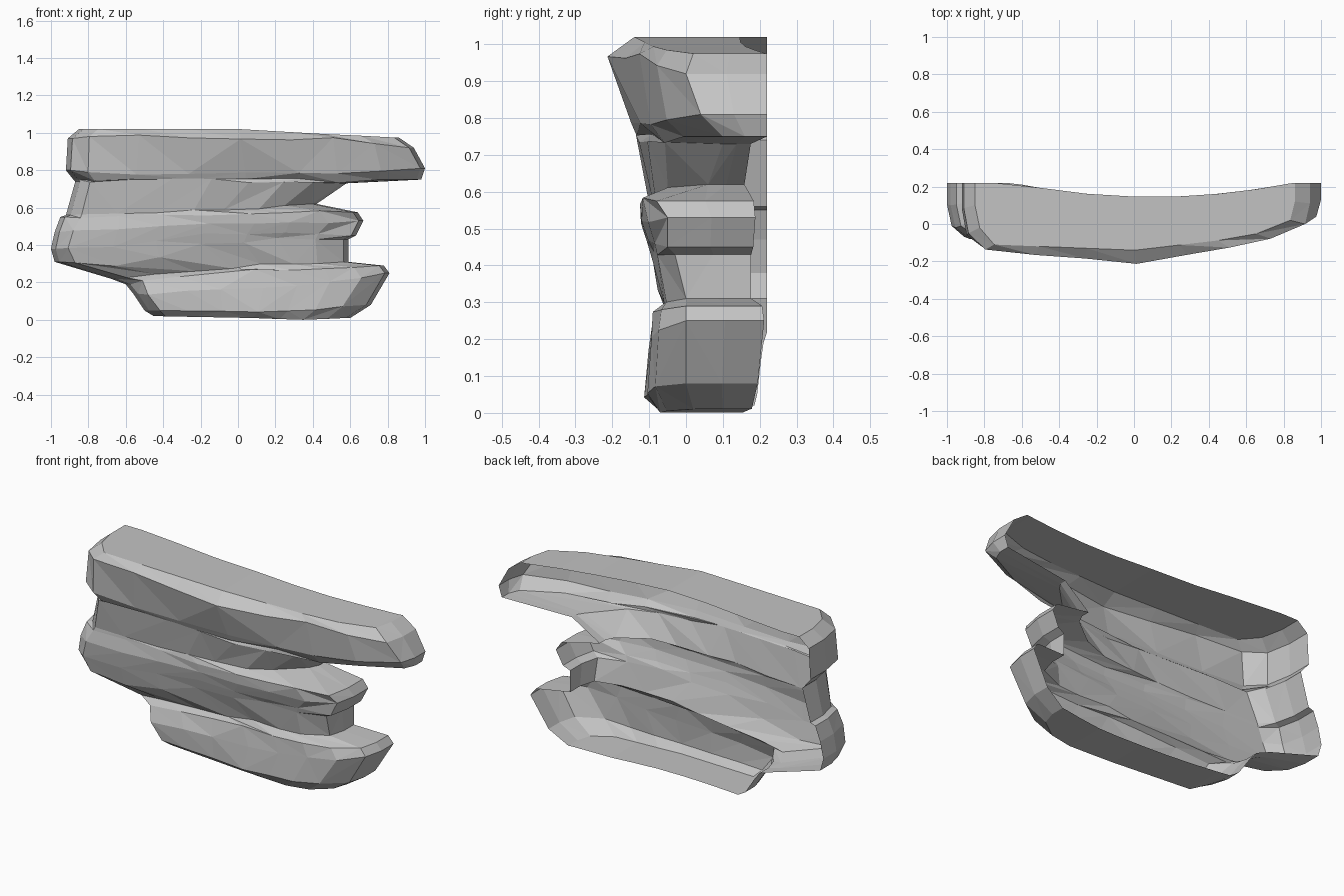
import bpy
import random
from mathutils import Vector

random.seed(4)

default_cube = bpy.data.objects.get("Cube")
if default_cube:
    bpy.data.objects.remove(default_cube, do_unlink=True)

# One pale stone colour
stone = bpy.data.materials.new("stone_grey")
stone.use_nodes = True
stone_colour = (0.55, 0.55, 0.55, 1)
stone.diffuse_color = stone_colour
stone.node_tree.nodes["Principled BSDF"].inputs["Base Color"].default_value = stone_colour

# Each strata line: left end, right end, heights along it, depths along it
HEIGHT_KEYS = (0, .25, .5, .75, 1)
DEPTH_KEYS = (0, .06, .5, .85, 1)
COLUMNS = (0, .06, .2, .35, .5, .64, .76, .88, 1)
CORNER_INSET = .025

top_lines = [
    (-.85, .86, (1.02, 1.02, 1.02, .995, .975), (-.02, -.11, -.14, -.07, .02)),
    (-.91, .94, (.97, .99, .96, .97, .92), (-.05, -.14, -.21, -.1, 0)),
    (-.92, 1, (.8, .78, .79, .785, .81), (-.06, -.13, -.15, -.08, .04)),
    (-.88, .98, (.75, .75, .76, .74, .75), (0, -.11, -.135, -.04, .1)),
]
recess_lines = [
    (-.87, .58, (.74, .75, .75, .73, .73), (-.02, -.1, -.14, -.1, .1)),
    (-.92, .42, (.56, .575, .585, .6, .62), (0, -.07, -.11, -.08, .06)),
]
middle_lines = [
    (-.95, .64, (.55, .555, .56, .58, .575), (-.01, -.07, -.12, -.13, -.08)),
    (-.98, .67, (.47, .48, .52, .52, .53), (-.02, -.08, -.12, -.12, -.05)),
    (-1, .63, (.38, .4, .46, .46, .45), (-.01, -.07, -.11, -.1, -.05)),
]
neck_lines = [
    (-.98, .59, (.31, .28, .4, .43, .43), (.02, -.05, -.09, -.09, -.03)),
    (-.68, .59, (.22, .25, .28, .3, .31), (.1, 0, -.05, -.065, 0)),
]
base_lines = [
    (-.6, .78, (.19, .24, .265, .275, .29), (.05, -.05, -.085, -.09, 0)),
    (-.56, .81, (.14, .15, .17, .2, .25), (.02, -.08, -.1, -.1, 0)),
    (-.5, .71, (.05, .04, .04, .05, .08), (.02, -.08, -.11, -.11, 0)),
    (-.45, .6, (.02, .015, .01, 0, .01), (.04, -.04, -.07, -.07, .02)),
]


def sample(keys, values, t):
    """Linear interpolation of values along keys."""
    for k in range(len(keys) - 1):
        if t <= keys[k + 1]:
            f = (t - keys[k]) / (keys[k + 1] - keys[k])
            return values[k] + (values[k + 1] - values[k]) * f
    return values[-1]


def back_depth(x):
    """The open back follows a shallow arc in plan."""
    return .145 + .075 * min(1, ((x - .1) / .75) ** 2)


def contour(line, rough):
    """Points running from the left back rim, across the front, to the right back rim."""
    left, right, heights, depths = line
    front = []
    for t in COLUMNS:
        p = Vector((left + (right - left) * t,
                    sample(DEPTH_KEYS, depths, t),
                    sample(HEIGHT_KEYS, heights, t)))
        if 0 < t < 1:
            p += Vector((random.uniform(-2, 2), random.uniform(-.5, .8),
                         random.uniform(-1, 1))) * rough
        front.append(p)

    def side(corner, inset):
        rim = Vector((corner.x, back_depth(corner.x), corner.z))
        middle = corner.lerp(rim, .5)
        corner.x += inset
        return rim, middle

    left_rim, left_mid = side(front[0], CORNER_INSET)
    right_rim, right_mid = side(front[-1], -CORNER_INSET)
    return [left_rim, left_mid] + front + [right_mid, right_rim]


def cap(row):
    """Pulls a contour straight back to the open rim."""
    return [Vector((p.x, back_depth(p.x), p.z)) for p in row]


def build_sheet(name, rows):
    """Skins neighbouring contours with irregular flat triangles."""
    width = len(rows[0])
    verts = [p for row in rows for p in row]
    faces = []
    for r in range(len(rows) - 1):
        for c in range(width - 1):
            a = r * width + c
            b, d = a + 1, a + width
            e = d + 1
            if random.random() < .5:
                triangles = [(a, d, e), (a, e, b)]
            else:
                triangles = [(a, d, b), (b, d, e)]
            for tri in triangles:
                p, q, s = (verts[i] for i in tri)
                if (q - p).cross(s - p).length > 1e-6:
                    faces.append(tri)
    mesh = bpy.data.meshes.new(name)
    mesh.from_pydata(verts, [], faces)
    mesh.materials.append(stone)
    mesh.validate()
    mesh.update()
    obj = bpy.data.objects.new(name, mesh)
    bpy.context.collection.objects.link(obj)


# Layers from top to bottom; each starts on the last contour of the one above
layers = [("top_ledge", top_lines), ("upper_recess", recess_lines),
          ("middle_ledge", middle_lines), ("neck", neck_lines),
          ("base_ledge", base_lines)]
previous = None
for name, lines in layers:
    rows = [contour(line, 0 if line is base_lines[-1] or line is top_lines[0] else .008)
            for line in lines]
    rows.insert(0, previous or cap(rows[0]))
    previous = rows[-1]
    if name == "base_ledge":
        rows.append(cap(previous))
    build_sheet(name, rows)
